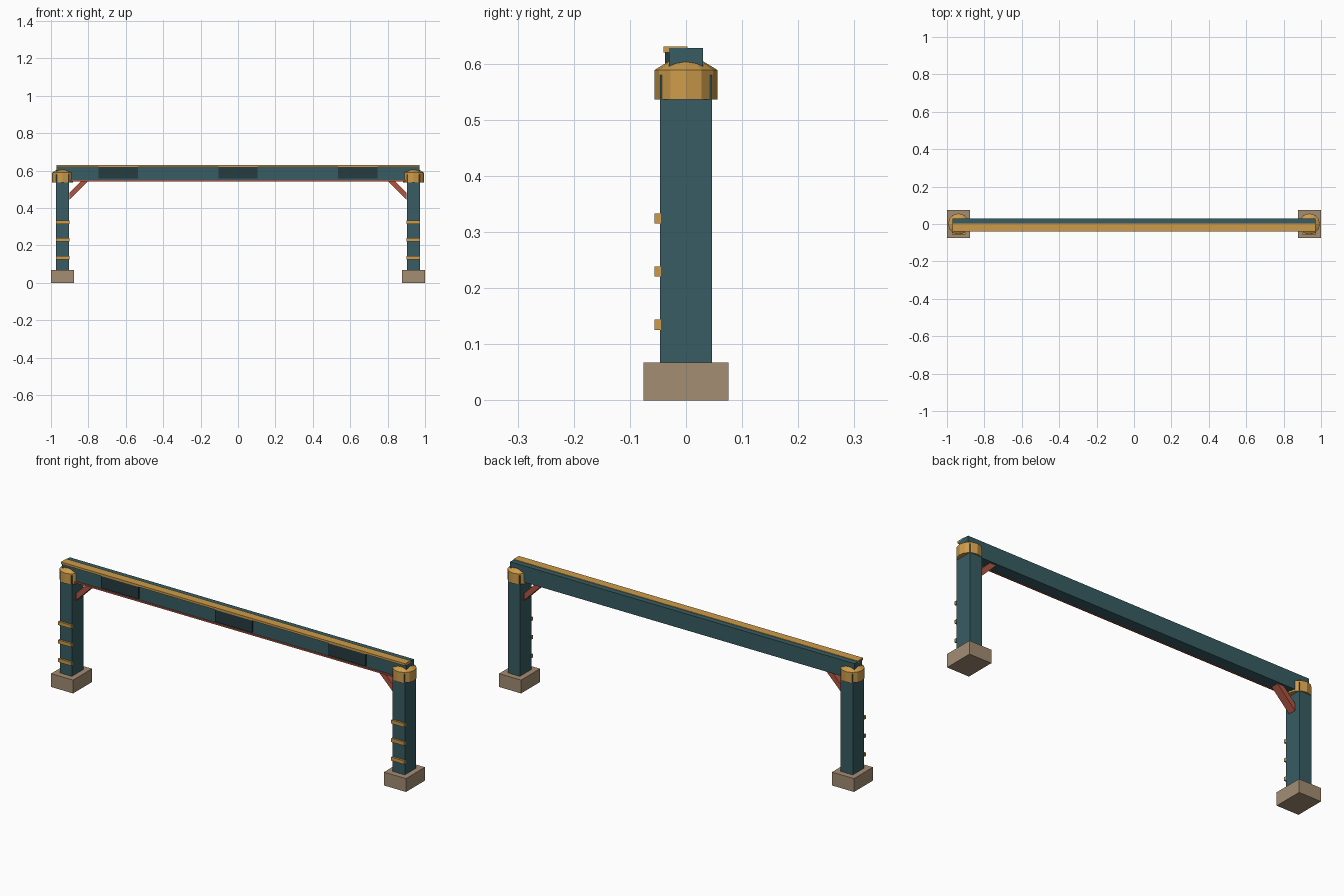
import bpy
import bmesh
from math import radians
from mathutils import Matrix, Vector

cube = bpy.data.objects.get("Cube")
if cube:
    bpy.data.objects.remove(cube, do_unlink=True)


def make_material(name, rgb):
    mat = bpy.data.materials.new(name)
    mat.use_nodes = True
    color = (*rgb, 1)
    mat.diffuse_color = color
    mat.node_tree.nodes["Principled BSDF"].inputs["Base Color"].default_value = color
    return mat


teal = make_material("teal paint", (.038, .107, .122))
dark = make_material("dark teal panel", (.019, .045, .051))
gold = make_material("golden trim", (.61, .33, .07))
red = make_material("rust red", (.43, .091, .053))
stone = make_material("tan stone", (.366, .266, .171))


def finish(name, bm, mat):
    bmesh.ops.recalc_face_normals(bm, faces=bm.faces)
    mesh = bpy.data.meshes.new(name)
    bm.to_mesh(mesh)
    bm.free()
    mesh.materials.append(mat)
    obj = bpy.data.objects.new(name, mesh)
    bpy.context.collection.objects.link(obj)
    return obj


def box(name, x, y, z, mat):
    """Box from (min, max) ranges on each axis."""
    bm = bmesh.new()
    center = Vector([(a + b) / 2 for a, b in (x, y, z)])
    size = [b - a for a, b in (x, y, z)]
    bmesh.ops.create_cube(bm, size=1, matrix=Matrix.Translation(center) @ Matrix.Diagonal((*size, 1)))
    return finish(name, bm, mat)


def cap(name, x, radius, bottom, shoulder, top, mat):
    """Twelve-sided drum with a conical roof."""
    bm = bmesh.new()
    ring = bmesh.ops.create_circle(bm, segments=12, radius=radius, cap_ends=True,
                                   matrix=Matrix.Translation((x, 0, bottom)))["verts"]
    base = ring[0].link_faces[0]
    wall = bmesh.ops.extrude_face_region(bm, geom=[base], use_keep_orig=True)["geom"]
    upper = [v for v in wall if isinstance(v, bmesh.types.BMVert)]
    for v in upper:
        v.co.z = shoulder
    lid = [f for f in wall if isinstance(f, bmesh.types.BMFace)]
    tip = bmesh.ops.poke(bm, faces=lid)["verts"][0]
    tip.co.z = top
    return finish(name, bm, mat)


def brace(name, side, mat):
    """Diagonal strut between post and beam, cut flush at both ends."""
    profile = [(.90, .445), (.90, .482), (.835, .547), (.798, .547)]
    bm = bmesh.new()
    face = bm.faces.new([bm.verts.new((side * x, -.02, z)) for x, z in profile])
    grown = bmesh.ops.extrude_face_region(bm, geom=[face], use_keep_orig=True)["geom"]
    for v in grown:
        if isinstance(v, bmesh.types.BMVert):
            v.co.y = .02
    return finish(name, bm, mat)


def around(c, half):
    return (c - half, c + half)


# Posts with footings, caps, bands and braces
for label, side in (("left", 1), ("right", -1)):
    px = side * .938
    box(f"{label}_footing", around(px, .062), around(0, .076), (0, .068), stone)
    box(f"{label}_post", around(px, .034), around(0, .046), (.068, .58), teal)
    cap(f"{label}_post_cap", px, .056, .536, .589, .623, gold)
    brace(f"{label}_brace", side, red)
    for i, z in enumerate((.135, .23, .324)):
        box(f"{label}_post_band_{i + 1}", around(px, .036), (-.056, -.045), around(z, .009), gold)

# Cross beam with its trims
box("beam", around(0, .97), around(0, .03), (.545, .628), teal)
box("beam_top_trim", around(0, .97), (-.04, .003), (.62, .631), gold)
box("beam_lower_trim", around(0, .9), (-.035, -.028), (.542, .55), red)

# Recessed-look panels on the beam front
for i, x in enumerate((-.64, 0, .64)):
    box(f"beam_panel_{i + 1}", around(x, .105), (-.037, -.029), (.557, .62), dark)
